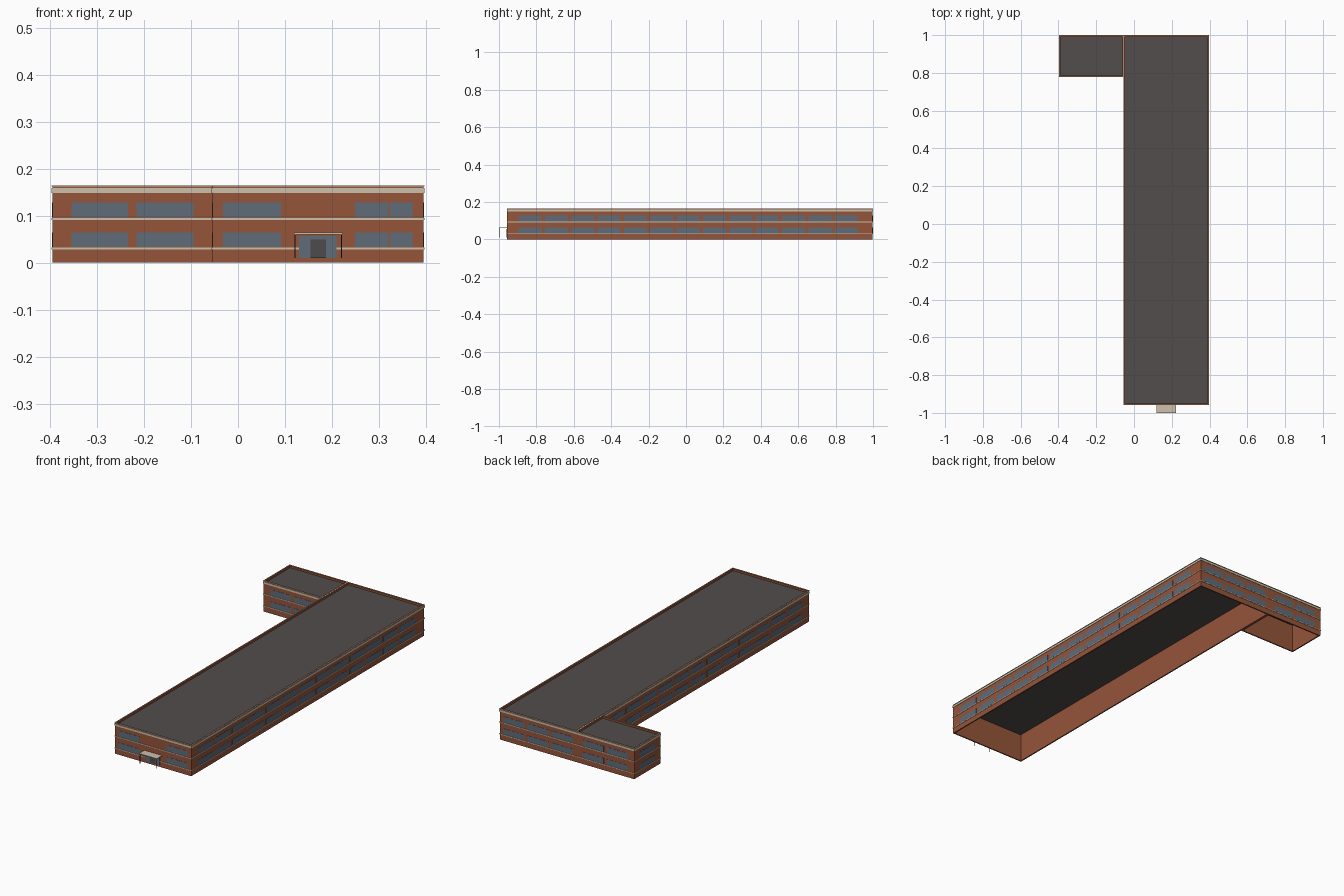
import bpy
import bmesh
from mathutils import Vector

cube = bpy.data.objects.get("Cube")
if cube:
    bpy.data.objects.remove(cube, do_unlink=True)


def material(name, rgb):
    m = bpy.data.materials.new(name)
    m.use_nodes = True
    m.diffuse_color = (*rgb, 1)
    m.node_tree.nodes["Principled BSDF"].inputs["Base Color"].default_value = (*rgb, 1)
    return m


BRICK = material("red brick", (0.30, 0.09, 0.042))
CREAM = material("cream stone", (0.62, 0.53, 0.40))
GLASS = material("blue grey glass", (0.115, 0.15, 0.195))
ROOF = material("dark roofing", (0.083, 0.074, 0.072))
METAL = material("dark metal", (0.035, 0.03, 0.03))
DOOR = material("grey door", (0.075, 0.07, 0.07))


def boxes(name, spans, mat):
    """One object from a list of (low corner, high corner) boxes."""
    bm = bmesh.new()
    for lo, hi in spans:
        lo, hi = Vector(lo), Vector(hi)
        made = bmesh.ops.create_cube(bm, size=1)["verts"]
        for v in made:
            v.co = (lo + hi) / 2 + v.co * (hi - lo)
    mesh = bpy.data.meshes.new(name)
    bm.to_mesh(mesh)
    bm.free()
    mesh.materials.append(mat)
    obj = bpy.data.objects.new(name, mesh)
    bpy.context.collection.objects.link(obj)
    return obj


def ring(name, rect, z0, z1, out, thick, mat):
    """Four-sided frame around a rectangle, pushed outwards by out."""
    x0, x1, y0, y1 = rect[0] - out, rect[1] + out, rect[2] - out, rect[3] + out
    t = thick
    boxes(name, [((x0, y0, z0), (x1, y0 + t, z1)),
                 ((x0, y1 - t, z0), (x1, y1, z1)),
                 ((x0, y0 + t, z0), (x0 + t, y1 - t, z1)),
                 ((x1 - t, y0 + t, z0), (x1, y1 - t, z1))], mat)


PROUD = 0.002
HEIGHT = 0.165
FLOORS = [(0.033, 0.064), (0.096, 0.128)]
MAIN = (-0.054, 0.395, -0.956, 0.998)
WING = (-0.395, -0.054, 0.78, 0.998)


def block(label, rect):
    """Open-bottomed brick shell with sunken roof and stone courses."""
    x0, x1, y0, y1 = rect
    ring(label + "_walls", rect, 0, HEIGHT - 0.001, 0, 0.007, BRICK)
    boxes(label + "_roof", [((x0 + 0.006, y0 + 0.006, 0.151),
                             (x1 - 0.006, y1 - 0.006, 0.154))], ROOF)
    courses = {"sill_course": (0.028, 0.032), "floor_course": (0.091, 0.095),
               "cornice": (0.149, 0.159), "coping": (0.162, HEIGHT)}
    for part, (z0, z1) in courses.items():
        ring(label + "_" + part, rect, z0, z1, PROUD, 0.003, CREAM)


def windows(name, axis, wall, side, spans):
    """Window plates on both floors of a wall; side is the outward sign."""
    plates = []
    a, b = sorted((wall - side * 0.001, wall + side * 0.001))
    for z0, z1 in FLOORS:
        for s, e in spans:
            if axis == "x":
                plates.append(((s, a, z0), (e, b, z1)))
            else:
                plates.append(((a, s, z0), (b, e, z1)))
    boxes(name, plates, GLASS)


def row(start, end, count, gap=0.018):
    pitch = (end - start + gap) / count
    return [(start + i * pitch, start + (i + 1) * pitch - gap) for i in range(count)]


block("main", MAIN)
block("wing", WING)

# Windows on every outside wall
windows("main_front_windows", "x", MAIN[2], -1,
        [(-0.032, 0.092), (0.249, 0.32), (0.323, 0.372)])
windows("main_left_windows", "y", MAIN[1], 1, row(-0.895, 0.918, 13))
windows("main_right_windows", "y", MAIN[0], -1, row(-0.895, 0.72, 12))
windows("main_back_windows", "x", MAIN[3], 1, row(-0.032, 0.372, 3))
windows("wing_front_windows", "x", WING[2], -1, row(-0.355, -0.095, 2))
windows("wing_back_windows", "x", WING[3], 1, row(-0.355, -0.095, 2))
windows("wing_right_windows", "y", WING[0], -1, [(0.83, 0.95)])

# Entrance: glazed front, door and canopy on slim posts
front = MAIN[2]
boxes("entrance_glass", [((0.13, front - 0.003, 0.01), (0.21, front, 0.057))], GLASS)
boxes("entrance_door", [((0.154, front - 0.004, 0.01), (0.187, front, 0.05))], DOOR)
boxes("canopy", [((0.119, -1, 0.060), (0.223, front, 0.064))], CREAM)
boxes("canopy_posts", [((x, -0.998, 0.01), (x + 0.003, -0.995, 0.060))
                       for x in (0.12, 0.219)], METAL)
